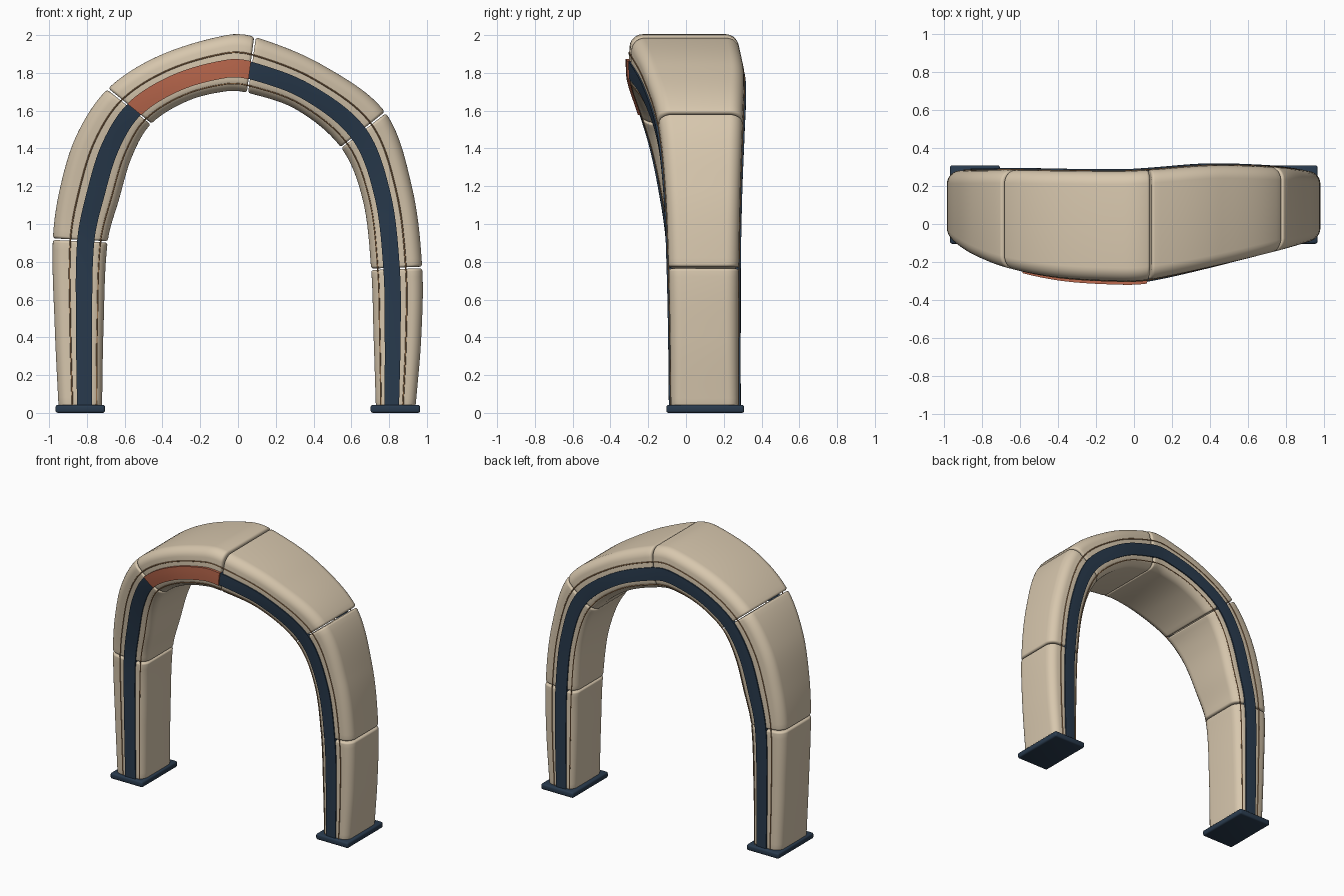
import bpy, bmesh, math
from mathutils import Vector

if "Cube" in bpy.data.objects:
    bpy.data.objects.remove(bpy.data.objects["Cube"])

# Stations round the arch: outer x, z, inner x, z, front y, back y
ST = [
    (-.95, .03, -.72, .03, -.083, .282),
    (-.97, .45, -.712, .45, -.087, .282),
    (-.98, .92, -.69, .905, -.10, .284),
    (-.94, 1.20, -.63, 1.13, -.135, .284),
    (-.85, 1.48, -.56, 1.36, -.185, .285),
    (-.69, 1.715, -.46, 1.53, -.24, .286),
    (-.42, 1.89, -.27, 1.65, -.285, .282),
    (-.06, 2.0, -.06, 1.703, -.302, .28),
    (.09, 1.99, .05, 1.695, -.295, .287),
    (.45, 1.84, .31, 1.605, -.225, .31),
    (.78, 1.59, .545, 1.405, -.15, .303),
    (.92, 1.20, .66, 1.13, -.112, .29),
    (.975, .77, .705, .76, -.095, .282),
    (.97, .40, .718, .40, -.087, .28),
    (.94, .03, .73, .03, -.083, .28),
]
SEAMS = [0, 2, 5, 8, 10, 12, 14]
GAP, ROUND, CROWN = .004, .014, .012


def mid(p):
    return Vector(((p[0] + p[2]) / 2, (p[1] + p[3]) / 2))


# Cumulative length along the centre line
LEN = [0]
for p, q in zip(ST, ST[1:]):
    LEN.append(LEN[-1] + (mid(q) - mid(p)).length)


def station(s):
    """Hermite interpolation of the station table at length s."""
    i = 0
    while i < len(ST) - 2 and s > LEN[i + 1]:
        i += 1
    d = LEN[i + 1] - LEN[i]
    t = (s - LEN[i]) / d

    def slope(k, c):
        a, b = max(k - 1, 0), min(k + 1, len(ST) - 1)
        return (ST[b][c] - ST[a][c]) / (LEN[b] - LEN[a]) * d

    v = [(2*t**3 - 3*t*t + 1) * ST[i][c] + (t**3 - 2*t*t + t) * slope(i, c)
         + (3*t*t - 2*t**3) * ST[i + 1][c] + (t**3 - t*t) * slope(i + 1, c) for c in range(6)]
    o, n = Vector((v[0], v[1])), Vector((v[2], v[3]))
    return (o + n) / 2, (o - n).normalized(), (o - n).length / 2, v[4], v[5]


def place(c, n, u, y):
    return (c.x + n.x * u, y, c.y + n.y * u)


def material(name, rgb):
    m = bpy.data.materials.new(name)
    m.diffuse_color = (*rgb, 1)
    m.use_nodes = True
    m.node_tree.nodes["Principled BSDF"].inputs["Base Color"].default_value = m.diffuse_color
    return m


TAN = material("tan", (.68, .57, .42))
NAVY = material("navy", (.022, .043, .075))
CORAL = material("coral", (.50, .14, .075))
BROWN = material("brown", (.30, .16, .07))


def finish(name, bm, mat):
    bmesh.ops.recalc_face_normals(bm, faces=bm.faces)
    me = bpy.data.meshes.new(name)
    bm.to_mesh(me)
    bm.free()
    me.materials.append(mat)
    ob = bpy.data.objects.new(name, me)
    bpy.context.collection.objects.link(ob)
    bpy.ops.object.select_all(action='DESELECT')
    ob.select_set(True)
    bpy.context.view_layer.objects.active = ob
    bpy.ops.object.shade_smooth_by_angle(angle=math.radians(35))
    return ob


def loft(name, rows, mat):
    bm = bmesh.new()
    rings = [[bm.verts.new(p) for p in r] for r in rows]
    k = len(rings[0])
    for a, b in zip(rings, rings[1:]):
        for j in range(k):
            bm.faces.new((a[j], a[(j + 1) % k], b[(j + 1) % k], b[j]))
    bm.faces.new(rings[0])
    bm.faces.new(rings[-1])
    return finish(name, bm, mat)


def radius(h):
    return min(.06, .42 * h)


def drop(u, h):
    """How far the front or back face falls away from its crown at offset u."""
    r = radius(h)
    e = min(max(0, abs(u) - (h - r)), r)
    return CROWN * (u / h) ** 2 + r - math.sqrt(r * r - e * e)


def section(s, inset):
    """Rounded rectangle with crowned front and back."""
    c, n, h, yf, yb = station(s)
    r, ym, w = radius(h), (yf + yb) / 2, (yb - yf) / 2
    pts = []
    for q, (su, sy) in enumerate(((1, 1), (-1, 1), (-1, -1), (1, -1))):
        for k in range(8):
            a = math.pi / 2 * (q + k / 7)
            pts.append((su * (h - r) + r * math.cos(a), sy * (w - r) + r * math.sin(a)))
        if q in (0, 2):
            pts += [(su * (h - r) * f, sy * w) for f in (.5, 0, -.5)]
    out = []
    for u, y in pts:
        y -= math.copysign(CROWN * (u / h) ** 2, y)
        out.append(place(c, n, u * (1 - inset / h), ym + y * (1 - inset / w)))
    return out


# Padded modules with rounded ends and narrow gaps between them
for i, (a, b) in enumerate(zip(SEAMS, SEAMS[1:])):
    s0, s1 = LEN[a] + GAP, LEN[b] - GAP
    ends = [(ROUND * (1 - math.cos(k * math.pi / 10)), ROUND * (1 - math.sin(k * math.pi / 10)))
            for k in range(6)]
    rows = [section(s0 + d, e) for d, e in ends]
    lo, hi = s0 + ROUND, s1 - ROUND
    rows += [section(lo + (hi - lo) * k / 24, 0) for k in range(1, 24)]
    rows += [section(s1 - d, e) for d, e in reversed(ends)]
    loft(f"arch_module_{i + 1}", rows, TAN)


def face_point(s, side, u, lift):
    c, n, h, yf, yb = station(s)
    y = yf + drop(u, h) - lift if side < 0 else yb - drop(u, h) + lift
    return place(c, n, u, y)


def band(name, s0, s1, side, lift, extra, mat, steps):
    """Flat strip lying on the front or back face."""
    rows = []
    for k in range(steps + 1):
        s = s0 + (s1 - s0) * k / steps
        h = station(s)[2]
        m, w = -.2 * h, .02 + .175 * h + extra
        us = [m - w, m - w / 3, m + w / 3, m + w]
        rows.append([face_point(s, side, u, lift) for u in us]
                    + [face_point(s, side, u, -.02) for u in reversed(us)])
    loft(name, rows, mat)


def piping(name, side, frac):
    rows = []
    for k in range(121):
        s = LEN[-1] * k / 120
        c, n, h, yf, yb = station(s)
        x, y, z = face_point(s, side, frac * h, 0)
        rows.append([(x + n.x * .004 * math.cos(a), y + .004 * math.sin(a), z + n.y * .004 * math.cos(a))
                     for a in (j * math.pi / 3 for j in range(6))])
    loft(name, rows, BROWN)


# Navy stripes and thin piping on both faces
for label, side in (("front", -1), ("back", 1)):
    band(f"{label}_stripe", 0, LEN[-1], side, .008, 0, NAVY, 120)
    piping(f"{label}_outer_piping", side, .36)
    piping(f"{label}_inner_piping", side, -.74)

# Coral panel on the front of the upper left module
band("front_panel", LEN[5] + GAP, LEN[8] - GAP, -1, .017, .002, CORAL, 40)

# Foot plates
for label, x in (("left", -.835), ("right", .833)):
    bm = bmesh.new()
    bmesh.ops.create_cube(bm, size=1)
    for v in bm.verts:
        v.co = (x + v.co.x * .262, .102 + v.co.y * .412, .021 + v.co.z * .042)
    bmesh.ops.bevel(bm, geom=bm.edges[:], offset=.012, segments=3, profile=.5, affect='EDGES')
    finish(f"{label}_foot_plate", bm, NAVY)
